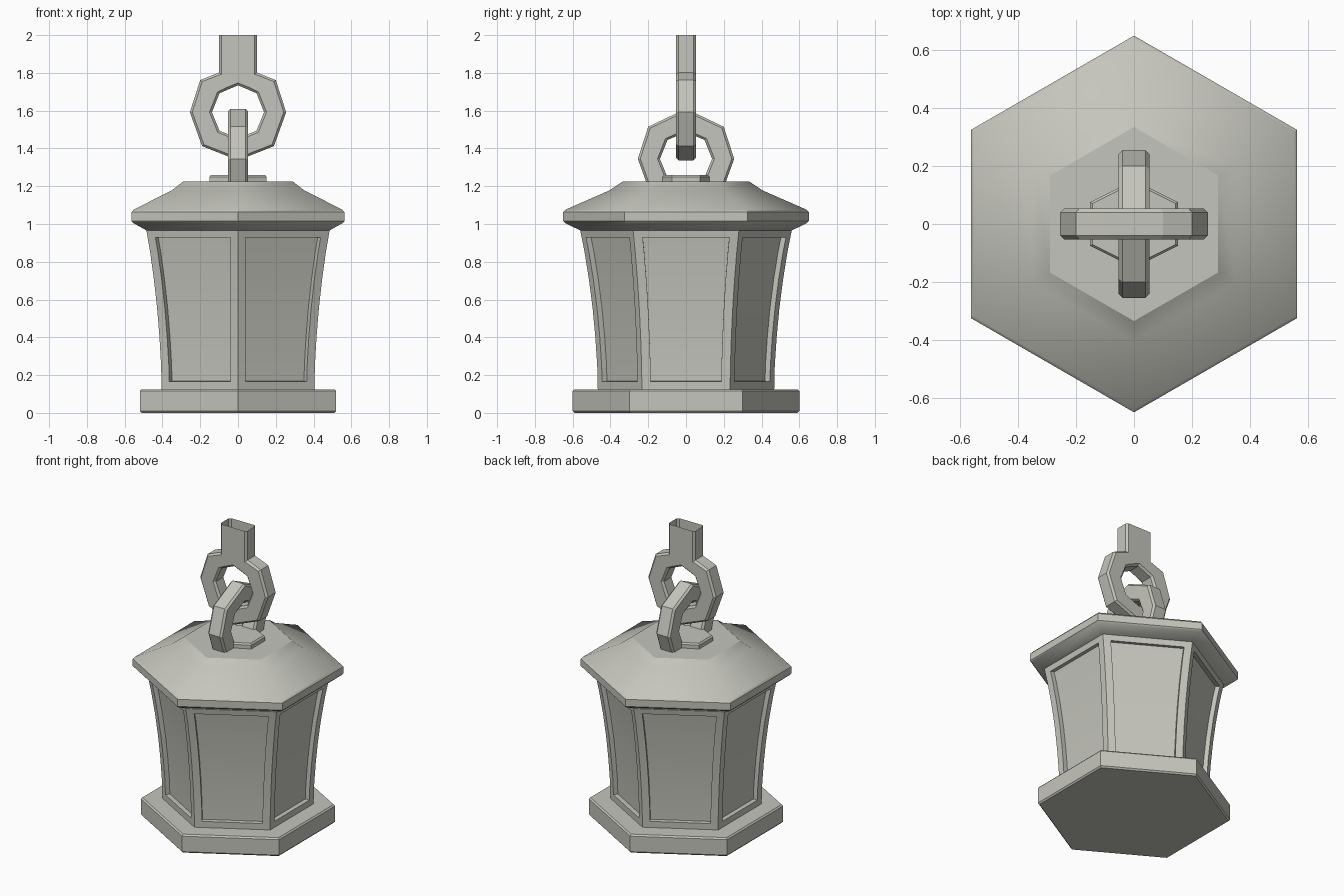
import bpy, bmesh, math

if "Cube" in bpy.data.objects:
    bpy.data.objects.remove(bpy.data.objects["Cube"], do_unlink=True)

stone = bpy.data.materials.new("pale grey stone")
stone.use_nodes = True
color = (0.56, 0.56, 0.51, 1)
stone.diffuse_color = color
stone.node_tree.nodes["Principled BSDF"].inputs["Base Color"].default_value = color


def finish(bm, name, angle=None):
    bmesh.ops.recalc_face_normals(bm, faces=bm.faces)
    mesh = bpy.data.meshes.new(name)
    bm.to_mesh(mesh)
    bm.free()
    obj = bpy.data.objects.new(name, mesh)
    bpy.context.collection.objects.link(obj)
    mesh.materials.append(stone)
    if angle:
        bpy.ops.object.select_all(action='DESELECT')
        obj.select_set(True)
        bpy.context.view_layer.objects.active = obj
        bpy.ops.object.shade_smooth_by_angle(angle=math.radians(angle))
    return obj


def skin(bm, loops, closed=False):
    """Join successive loops of vertices with quads; one list of faces per column."""
    n = len(loops[0])
    columns = [[] for _ in range(n)]
    pairs = list(zip(loops, loops[1:]))
    if closed:
        pairs.append((loops[-1], loops[0]))
    for a, b in pairs:
        for k in range(n):
            j = (k + 1) % n
            columns[k].append(bm.faces.new((a[k], a[j], b[j], b[k])))
    return columns


def hexagon(bm, profile, caps=True, y_scale=1):
    """Six-sided stack from (corner radius, height) pairs, corners on the y axis."""
    angles = [math.radians(30 + 60 * k) for k in range(6)]
    loops = [[bm.verts.new((r * math.cos(a), r * math.sin(a) * y_scale, z))
              for a in angles] for r, z in profile]
    columns = skin(bm, loops)
    if caps:
        bm.faces.new(loops[0])
        bm.faces.new(loops[-1])
    return columns


HALF, CHAMFER = 0.053, 0.013


def link(name, outer, inner, center, along_x):
    """Chamfered ring; outer and inner list one half from bottom to top."""
    def mirror(pts):
        return pts + [(-u, v) for u, v in pts[-2:0:-1]]
    bm = bmesh.new()
    loops = []
    for o, i in zip(mirror(outer), mirror(inner)):
        width = math.dist(o, i)
        c = CHAMFER / width
        section = [(0, HALF - CHAMFER), (c, HALF), (1 - c, HALF), (1, HALF - CHAMFER)]
        section += [(t, -w) for t, w in reversed(section)]
        loop = []
        for t, w in section:
            u, v = (p + (q - p) * t for p, q in zip(o, i))
            loop.append(bm.verts.new((u, w, center + v) if along_x else (w, u, center + v)))
        loops.append(loop)
    skin(bm, loops, closed=True)
    return finish(bm, name)


# Base slab
bm = bmesh.new()
hexagon(bm, [(0.59, 0), (0.6, 0.01), (0.6, 0.115), (0.59, 0.125)])
finish(bm, "base")

# Flared body with a recessed panel on every side
bm = bmesh.new()
sides = hexagon(bm, [(0.467, 0.12), (0.47, 0.25), (0.48, 0.4), (0.494, 0.55),
                     (0.513, 0.7), (0.537, 0.85), (0.562, 0.975)], caps=False)
bmesh.ops.recalc_face_normals(bm, faces=bm.faces)
for side in sides:
    bmesh.ops.inset_region(bm, faces=side, thickness=0.047, use_boundary=True,
                           use_even_offset=True)
    bmesh.ops.inset_region(bm, faces=side, thickness=0, depth=-0.03,
                           use_boundary=True, use_even_offset=True)
finish(bm, "lantern_body", 30)

# Roof with a thick rim and flat crown
bm = bmesh.new()
hexagon(bm, [(0.5, 0.965), (0.56, 0.966), (0.64, 1.005), (0.65, 1.015),
             (0.65, 1.063), (0.638, 1.076), (0.405, 1.178), (0.335, 1.225)])
finish(bm, "roof", 36)

# Small plate on the crown
bm = bmesh.new()
hexagon(bm, [(0.175, 1.22), (0.175, 1.25), (0.165, 1.26)], y_scale=0.86)
finish(bm, "crown_plate")

# Two interlocking links
outer = [(0, -0.255), (0.19, -0.18), (0.255, 0), (0.2, 0.17), (0, 0.265)]
inner = [(0, -0.138), (0.098, -0.098), (0.138, 0), (0.098, 0.1), (0, 0.142)]
link("lower_link", outer, inner, 1.345, along_x=False)
link("upper_link", outer[:-1] + [(0.1, 0.21), (0, 0.21)],
     inner[:-1] + [(0.05, 0.121), (0, 0.142)], 1.592, along_x=True)

# Hollow chain stub open at the top
bm = bmesh.new()
a, b = 0.1, HALF
corner = [(a, b - CHAMFER), (a - CHAMFER, b)]
ring = corner + [(-x, y) for x, y in reversed(corner)]
ring += [(-x, -y) for x, y in ring]
skin(bm, [[bm.verts.new((x, y, z)) for x, y in ring] for z in (1.785, 2)])
finish(bm, "chain_stub")
